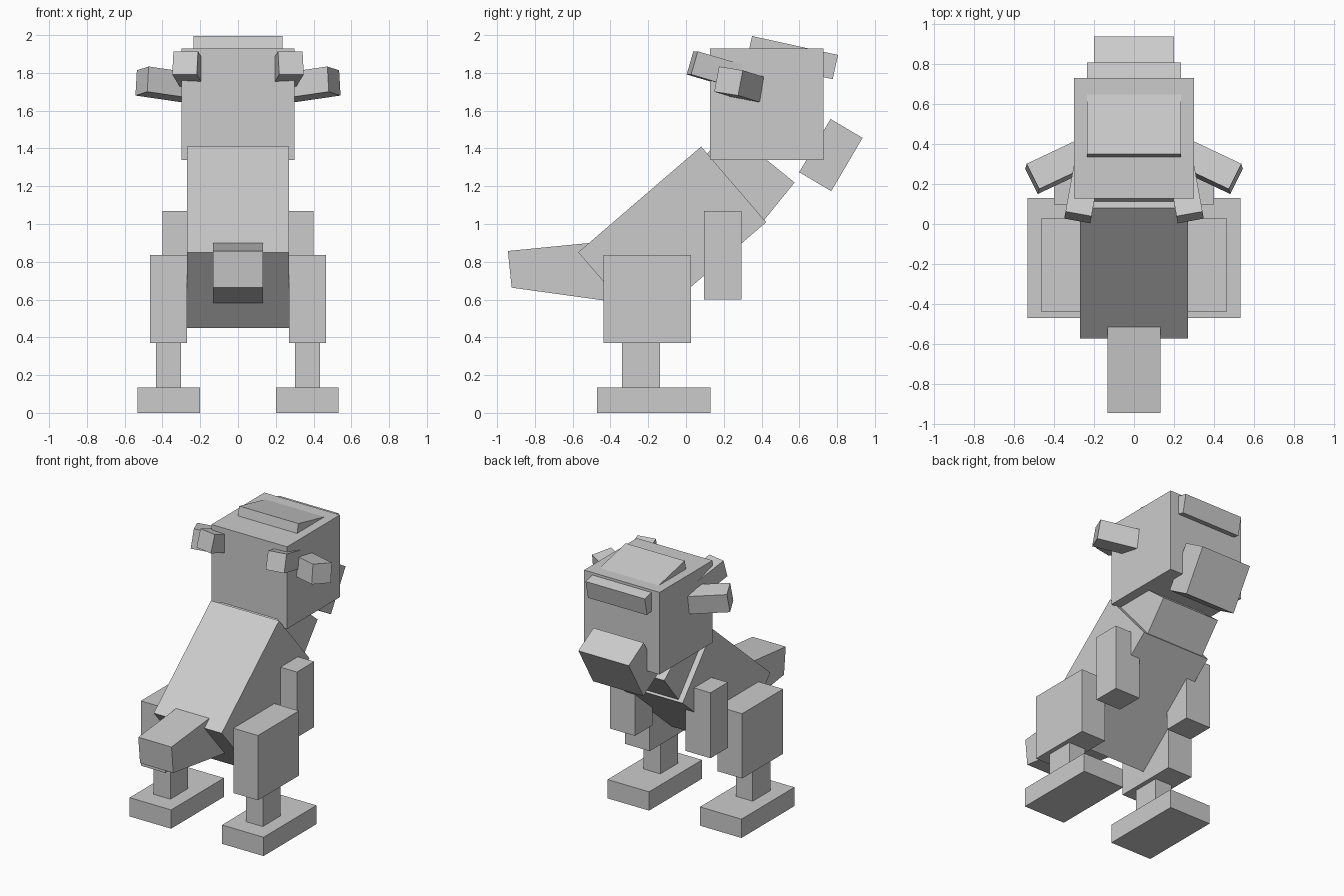
import bpy
import bmesh
from math import radians
from mathutils import Matrix, Vector

cube = bpy.data.objects.get("Cube")
if cube:
    bpy.data.objects.remove(cube, do_unlink=True)

grey = bpy.data.materials.new("plain_grey")
grey.use_nodes = True
grey.diffuse_color = (0.6, 0.6, 0.6, 1)
grey.node_tree.nodes["Principled BSDF"].inputs["Base Color"].default_value = (0.6, 0.6, 0.6, 1)


def finish(name, bm):
    bmesh.ops.recalc_face_normals(bm, faces=bm.faces[:])
    mesh = bpy.data.meshes.new(name)
    bm.to_mesh(mesh)
    bm.free()
    mesh.materials.append(grey)
    obj = bpy.data.objects.new(name, mesh)
    bpy.context.scene.collection.objects.link(obj)
    return obj


def box(name, center, size, turn=Matrix.Identity(4)):
    """Box of the given size, turned and then moved to its centre."""
    bm = bmesh.new()
    matrix = Matrix.Translation(center) @ turn @ Matrix.Diagonal((*size, 1))
    bmesh.ops.create_cube(bm, size=1, matrix=matrix)
    return finish(name, bm)


def pitch(degrees):
    return Matrix.Rotation(radians(degrees), 4, "X")


def ear(name, tip, along, across, size):
    """Bar whose outer end is centred on tip, running back into the head."""
    a = Vector(along).normalized()
    b = Vector(across)
    b = (b - a * b.dot(a)).normalized()
    turn = Matrix((a, b, a.cross(b))).transposed().to_4x4()
    return box(name, Vector(tip) - a * size[0] / 2, size, turn)


# Body and neck
box("torso", (0, -0.073, 0.93), (0.54, 0.858, 0.528), pitch(40.7))
box("neck", (0, 0.292, 1.232), (0.46, 0.337, 0.455), pitch(51))

# Head, brow plate and muzzle
box("head", (0, 0.428, 1.635), (0.6, 0.6, 0.59))
box("brow_plate", (0, 0.563, 1.881), (0.47, 0.466, 0.131), pitch(-12.4))
box("muzzle", (0, 0.767, 1.365), (0.4, 0.327, 0.197), pitch(59.5))

# Tail: side profile tapering to the tip, extruded across the width
bm = bmesh.new()
profile = [(-0.943, 0.857), (-0.923, 0.663), (-0.2, 0.563), (-0.2, 0.93)]
face = bm.faces.new([bm.verts.new((-0.132, y, z)) for y, z in profile])
grown = bmesh.ops.extrude_face_region(bm, geom=[face])["geom"]
bmesh.ops.translate(bm, vec=(0.264, 0, 0),
                    verts=[v for v in grown if isinstance(v, bmesh.types.BMVert)])
finish("tail", bm)

# Paired limbs and ears
for side, s in (("left", 1), ("right", -1)):
    box(f"{side}_thigh", (s * 0.367, -0.205, 0.603), (0.196, 0.465, 0.465))
    box(f"{side}_shin", (s * 0.367, -0.238, 0.26), (0.133, 0.2, 0.26))
    box(f"{side}_foot", (s * 0.367, -0.17, 0.068), (0.33, 0.6, 0.135))
    box(f"{side}_arm", (s * 0.3, 0.195, 0.835), (0.2, 0.197, 0.47))
    ear(f"{side}_side_ear", (s * 0.508, 0.225, 1.757),
        (s * 0.89, -0.42, 0.13), (s * 0.064, 0.125, -0.02), (0.33, 0.142, 0.136))
    ear(f"{side}_back_ear", (s * 0.28, 0.033, 1.853),
        (s * 0.17, -0.94, 0.28), (0.98, s * 0.17, 0), (0.3, 0.132, 0.128))
